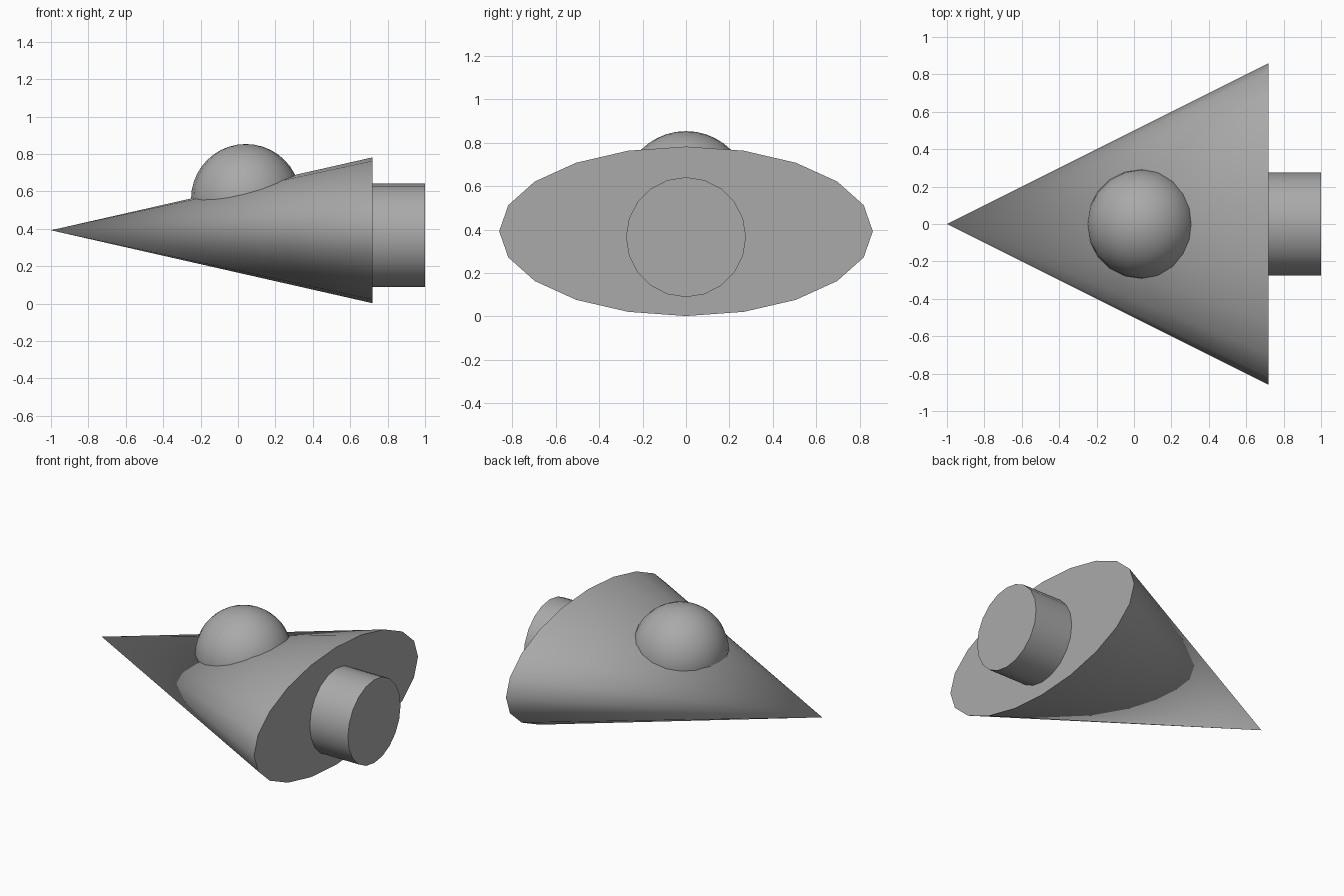
import bpy
import math
from mathutils import Matrix

cube = bpy.data.objects.get("Cube")
if cube:
    bpy.data.objects.remove(cube, do_unlink=True)

SIDES = 20

grey = bpy.data.materials.new("plain grey")
grey.use_nodes = True
colour = (0.4, 0.4, 0.4, 1)
grey.diffuse_color = colour
grey.node_tree.nodes["Principled BSDF"].inputs["Base Color"].default_value = colour


def finish(name, matrix):
    """Bake the placement into the mesh, then name, colour and smooth it."""
    obj = bpy.context.object
    obj.name = name
    obj.data.transform(matrix)
    obj.data.materials.append(grey)
    bpy.ops.object.shade_smooth_by_angle(angle=math.radians(50))
    return obj


def place(x, z, scale=(1, 1, 1)):
    return Matrix.Translation((x, 0, z)) @ Matrix.Diagonal((*scale, 1))


lay_nose_left = Matrix.Rotation(-math.pi / 2, 4, "Y")

# Hull: flattened cone with its tip at -x
bpy.ops.mesh.primitive_cone_add(vertices=SIDES, radius1=1, radius2=0, depth=1.72)
finish("hull", place(-0.14, 0.392, (1, 0.86, 0.39)) @ lay_nose_left)

# Engine: round stub behind the flat end of the hull
bpy.ops.mesh.primitive_cylinder_add(vertices=SIDES, radius=0.276, depth=0.36)
finish("engine", place(0.82, 0.365) @ lay_nose_left)

# Canopy: ball sunk into the top of the hull
bpy.ops.mesh.primitive_uv_sphere_add(segments=SIDES, ring_count=SIDES, radius=0.293)
finish("canopy", place(0.042, 0.56))
